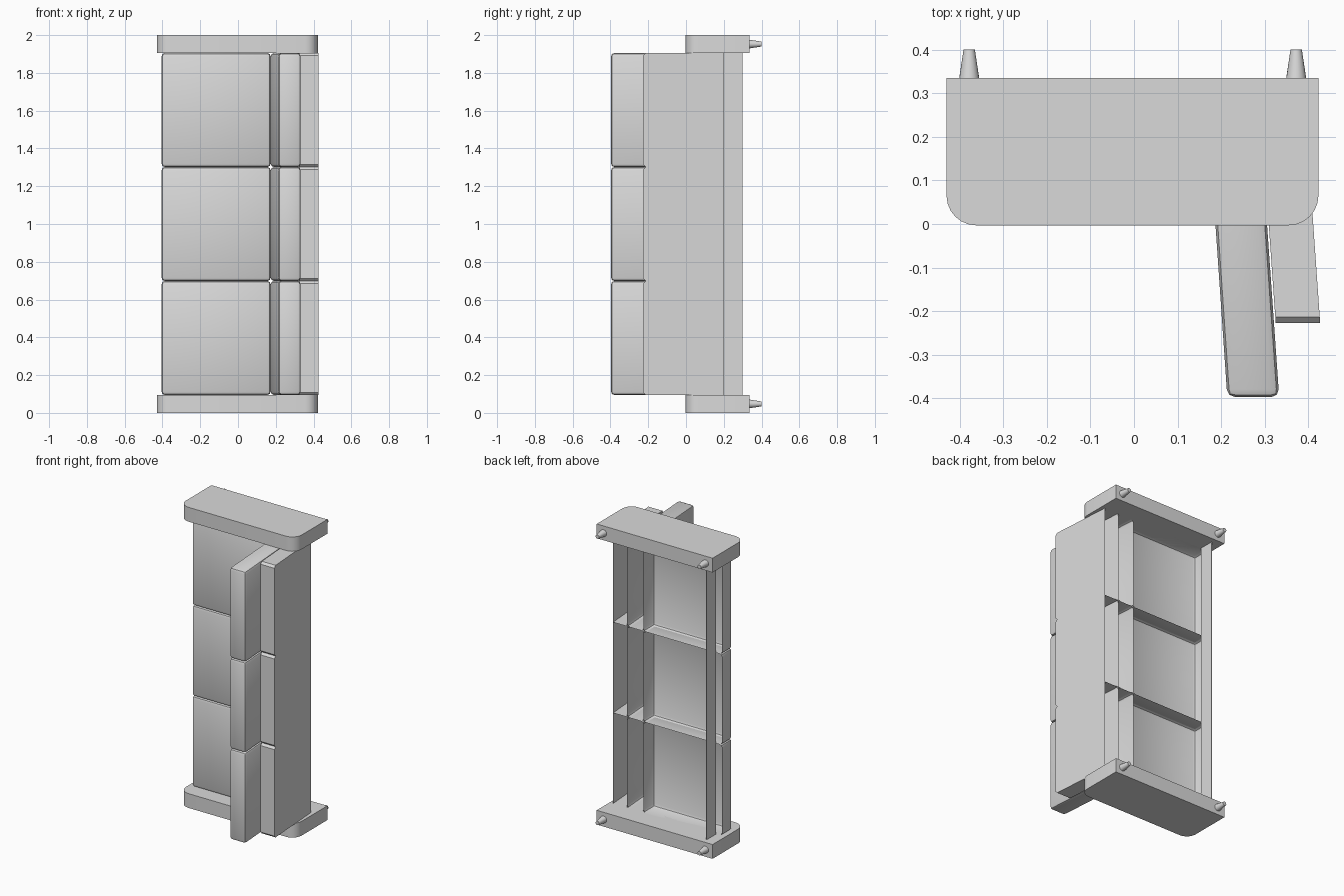
import bpy, bmesh, math
from mathutils import Matrix

cube = bpy.data.objects.get("Cube")
if cube:
    bpy.data.objects.remove(cube, do_unlink=True)

# Single upholstery colour
grey = bpy.data.materials.new("light grey")
grey.use_nodes = True
COLOUR = (0.7, 0.7, 0.7, 1)
grey.diffuse_color = COLOUR
grey.node_tree.nodes["Principled BSDF"].inputs["Base Color"].default_value = COLOUR

ARM = 0.095                      # arm thickness
LENGTH = 2.0
SECTION = (LENGTH - 2 * ARM) / 3
BASE = 0.2                       # open underside of the seats


def finish(name, bm):
    bmesh.ops.recalc_face_normals(bm, faces=bm.faces)
    mesh = bpy.data.meshes.new(name)
    bm.to_mesh(mesh)
    bm.free()
    obj = bpy.data.objects.new(name, mesh)
    obj.data.materials.append(grey)
    bpy.context.collection.objects.link(obj)
    bpy.ops.object.select_all(action='DESELECT')
    obj.select_set(True)
    bpy.context.view_layer.objects.active = obj
    bpy.ops.object.shade_smooth_by_angle(angle=math.radians(35))


def prism(name, profile, z0, z1, pick=None, radius=0.0, segments=1, hollow=False):
    """Extrude an xy profile, optionally open its underside, bevel picked edges."""
    bm = bmesh.new()
    face = bm.faces.new([bm.verts.new((x, y, z0)) for x, y in profile])
    top = bmesh.ops.extrude_face_region(bm, geom=[face])["geom"]
    moved = [v for v in top if isinstance(v, bmesh.types.BMVert)]
    bmesh.ops.translate(bm, verts=moved, vec=(0, 0, z1 - z0))
    if hollow:
        under = max(bm.faces, key=lambda f: f.calc_center_median().y)
        bmesh.ops.delete(bm, geom=[under], context='FACES_ONLY')
    if pick:
        edges = [e for e in bm.edges if pick(e)]
        bmesh.ops.bevel(bm, geom=edges, offset=radius, segments=segments,
                        profile=0.5, affect='EDGES')
    finish(name, bm)


def rect(x0, x1, y0, y1):
    return [(x0, y0), (x1, y0), (x1, y1), (x0, y1)]


def closed_edge(edge):
    return not edge.is_boundary


def arm_corner(edge):
    a, b = (v.co for v in edge.verts)
    return abs(a.z - b.z) > 0.01 and a.y < 0.01


def crest(edge):
    a, b = (v.co for v in edge.verts)
    return abs(a.x - b.x) > 0.01 and max(a.y, b.y) < 0


# Arms with rounded corners, and tapered legs
for side, z in (("right", 0), ("left", LENGTH - ARM)):
    prism(side + "_arm", rect(-0.43, 0.423, -0.003, 0.335), z, z + ARM,
          arm_corner, 0.068, 6)
    for place, x in (("front", -0.378), ("back", 0.372)):
        bm = bmesh.new()
        bmesh.ops.create_cone(
            bm, cap_ends=True, segments=20, radius1=0.023, radius2=0.013, depth=0.066,
            matrix=Matrix.Translation((x, 0.367, z + ARM / 2))
            @ Matrix.Rotation(-math.pi / 2, 4, 'X'))
        finish(f"{side}_{place}_leg", bm)

# Hollow cushions and leaning back frame, one set per seat
seat = rect(-0.405, 0.173, 0.09, BASE)
back = [(0.214, -0.397), (0.333, -0.397), (0.291, BASE), (0.173, BASE)]
frame = [(0.325, -0.227), (0.427, -0.227), (0.397, BASE), (0.295, BASE)]
for i in range(3):
    z0 = ARM + i * SECTION
    z1 = z0 + SECTION
    prism(f"seat_cushion_{i + 1}", seat, z0, z1, closed_edge, 0.018, 2, hollow=True)
    prism(f"back_cushion_{i + 1}", back, z0, z1, closed_edge, 0.018, 2, hollow=True)
    prism(f"back_frame_{i + 1}", frame, z0, z1, crest, 0.014, hollow=True)

# Thin skirt board beneath the seat front
prism("front_skirt", rect(-0.362, -0.358, BASE, 0.3), ARM, LENGTH - ARM)
